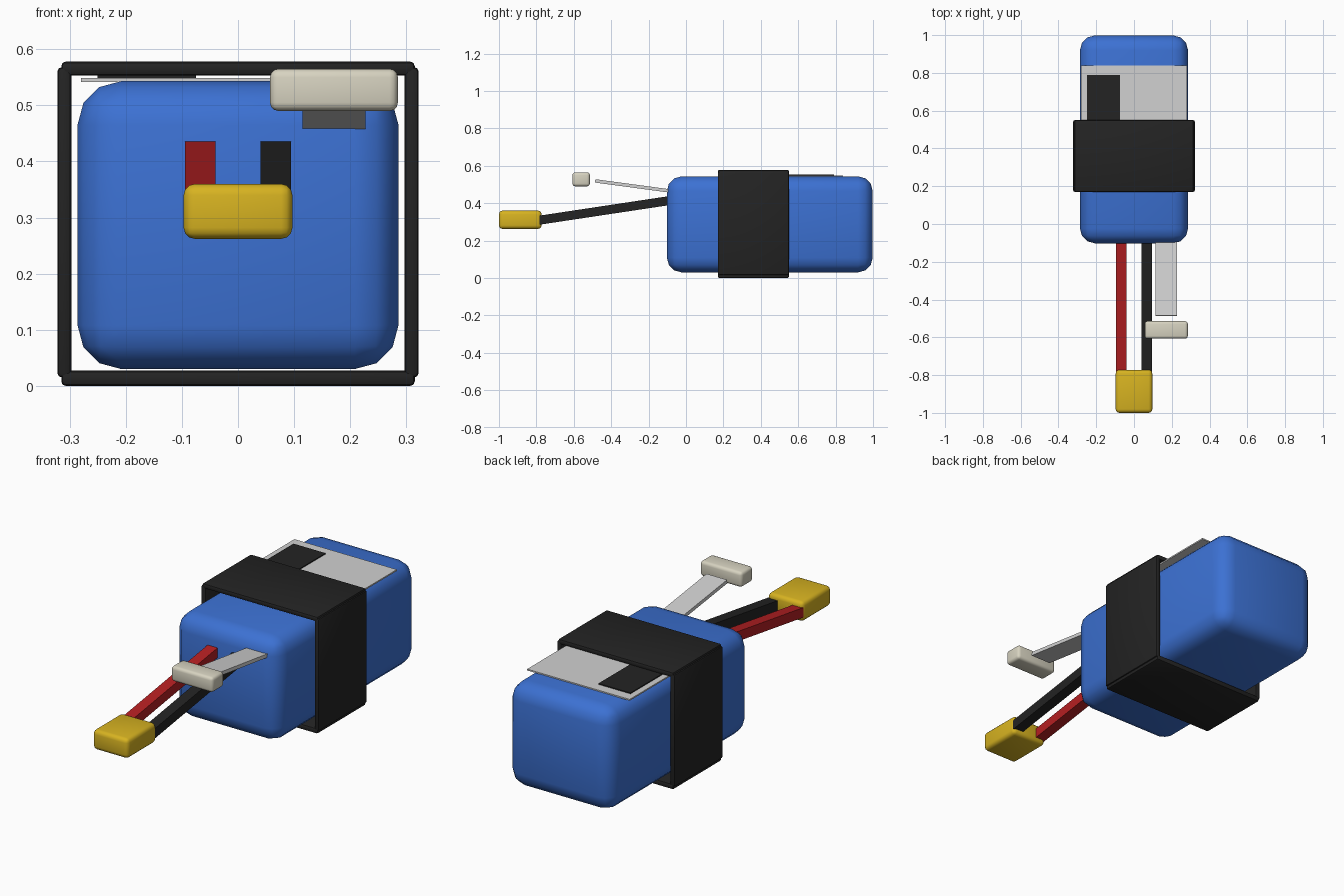
import bpy, math
from mathutils import Vector

cube = bpy.data.objects.get("Cube")
if cube:
    bpy.data.objects.remove(cube, do_unlink=True)


def material(name, rgb):
    m = bpy.data.materials.new(name)
    m.use_nodes = True
    m.diffuse_color = (*rgb, 1)
    m.node_tree.nodes["Principled BSDF"].inputs["Base Color"].default_value = (*rgb, 1)
    return m


blue = material("blue wrap", (0.045, 0.165, 0.65))
black = material("black", (0.017, 0.017, 0.017))
yellow = material("yellow plastic", (0.68, 0.45, 0.015))
red = material("red wire", (0.46, 0.014, 0.016))
silver = material("pale grey", (0.64, 0.64, 0.64))
cream = material("cream plastic", (0.68, 0.65, 0.53))


def box(name, lo, hi, mat, bevel=0, segments=3, tilt=0):
    """Box between two corners, optionally rounded and tilted about x."""
    lo, hi = Vector(lo), Vector(hi)
    bpy.ops.mesh.primitive_cube_add(size=1, location=(lo + hi) / 2)
    ob = bpy.context.object
    ob.name = name
    ob.scale = hi - lo
    bpy.ops.object.transform_apply(location=False, rotation=False, scale=True)
    ob.rotation_euler.x = tilt
    ob.data.materials.append(mat)
    if bevel:
        mod = ob.modifiers.new("Rounded edges", "BEVEL")
        mod.width = bevel
        mod.segments = segments
        bpy.ops.object.modifier_apply(modifier=mod.name)
        bpy.ops.object.shade_smooth_by_angle(angle=math.radians(40))
    return ob


def lead(name, x0, x1, start, end, thickness, mat):
    """Straight flat-sided lead between two (y, z) points."""
    dy, dz = end[0] - start[0], end[1] - start[1]
    half = math.hypot(dy, dz) / 2
    y, z = (start[0] + end[0]) / 2, (start[1] + end[1]) / 2
    box(name, (x0, y - half, z - thickness / 2), (x1, y + half, z + thickness / 2),
        mat, tilt=math.atan2(dz, dy))


# Battery pack
box("battery_body", (-0.286, -0.102, 0.03), (0.286, 0.998, 0.543), blue, 0.078)

# Strap around the pack
box("strap_top", (-0.315, 0.17, 0.553), (0.315, 0.55, 0.578), black, 0.008, 2)
box("strap_bottom", (-0.315, 0.17, 0), (0.315, 0.55, 0.027), black, 0.008, 2)
for side, s in (("left", 1), ("right", -1)):
    xs = sorted((s * 0.297, s * 0.322))
    box("strap_" + side, (xs[0], 0.17, 0.015), (xs[1], 0.55, 0.568), black, 0.008, 2)

# Label with dark panel
box("label", (-0.28, 0.28, 0.542), (0.28, 0.84, 0.549), silver)
box("label_panel", (-0.25, 0.45, 0.549), (-0.075, 0.79, 0.554), black)

# Power leads and plug
for name, x, mat in (("red_lead", -0.0675, red), ("black_lead", 0.0675, black)):
    lead(name, x - 0.027, x + 0.027, (-0.79, 0.308), (-0.04, 0.421), 0.048, mat)
box("power_plug", (-0.097, -1, 0.262), (0.097, -0.772, 0.36), yellow, 0.02)

# Balance ribbon and plug
lead("balance_ribbon", 0.115, 0.227, (-0.486, 0.519), (-0.04, 0.459), 0.018, silver)
box("balance_plug", (0.057, -0.607, 0.49), (0.285, -0.514, 0.565), cream, 0.015)
